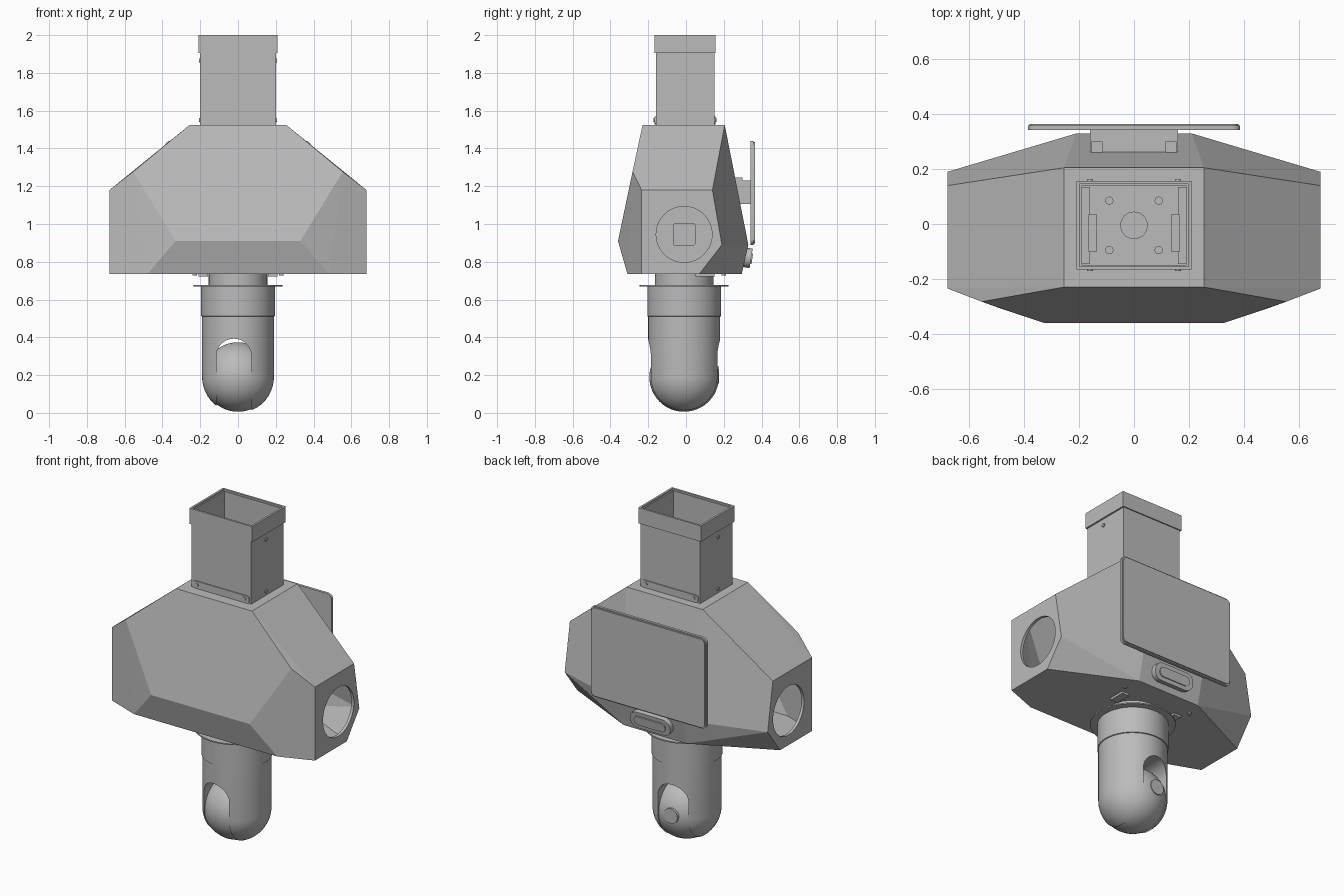
import bpy, bmesh, math
from mathutils import Vector, Matrix

cube = bpy.data.objects.get("Cube")
if cube:
    bpy.data.objects.remove(cube, do_unlink=True)

grey = bpy.data.materials.new("plain grey")
grey.use_nodes = True
grey.diffuse_color = (0.5, 0.5, 0.5, 1)
grey.node_tree.nodes["Principled BSDF"].inputs["Base Color"].default_value = (0.5, 0.5, 0.5, 1)


def finish(name, bm, smooth=False):
    bmesh.ops.recalc_face_normals(bm, faces=bm.faces)
    mesh = bpy.data.meshes.new(name)
    bm.to_mesh(mesh)
    bm.free()
    mesh.materials.append(grey)
    ob = bpy.data.objects.new(name, mesh)
    bpy.context.collection.objects.link(ob)
    if smooth:
        shade(ob)
    return ob


def shade(ob):
    bpy.ops.object.select_all(action="DESELECT")
    ob.select_set(True)
    bpy.context.view_layer.objects.active = ob
    bpy.ops.object.shade_smooth_by_angle(angle=math.radians(30))


def box(name, lo, hi):
    lo, hi = Vector(lo), Vector(hi)
    bm = bmesh.new()
    bmesh.ops.create_cube(bm, size=1)
    for v in bm.verts:
        v.co = (lo + hi) / 2 + v.co * (hi - lo)
    return finish(name, bm)


def cylinder(name, centre, radius, depth, axis="Z", segs=32):
    bm = bmesh.new()
    bmesh.ops.create_cone(bm, cap_ends=True, segments=segs, radius1=radius, radius2=radius, depth=depth)
    turn = {"X": Matrix.Rotation(math.pi / 2, 4, "Y"),
            "Y": Matrix.Rotation(math.pi / 2, 4, "X"), "Z": Matrix()}[axis]
    bm.transform(Matrix.Translation(centre) @ turn)
    return finish(name, bm, True)


def extruded(name, outline, depth, matrix):
    """Extrude an outline along its local z, then place it."""
    bm = bmesh.new()
    face = bm.faces.new([bm.verts.new((x, y, -depth / 2)) for x, y in outline])
    out = bmesh.ops.extrude_face_region(bm, geom=[face])
    bmesh.ops.translate(bm, vec=(0, 0, depth), verts=[g for g in out["geom"] if isinstance(g, bmesh.types.BMVert)])
    bm.transform(matrix)
    return finish(name, bm, True)


def rounded(w, h, r, steps=6):
    """Outline of a rounded rectangle with half sizes w and h."""
    pts = []
    for q, (sx, sy) in enumerate([(1, 1), (-1, 1), (-1, -1), (1, -1)]):
        for i in range(steps + 1):
            a = (q + i / steps) * math.pi / 2
            pts.append((sx * (w - r) + r * math.cos(a), sy * (h - r) + r * math.sin(a)))
    return pts


def upright(x, y, z, tilt=0):
    return Matrix.Translation((x, y, z)) @ Matrix.Rotation(math.pi / 2 + tilt, 4, "X")


def cut(ob, cutter):
    mod = ob.modifiers.new("cut", "BOOLEAN")
    mod.operation = "DIFFERENCE"
    mod.solver = "EXACT"
    mod.object = cutter
    bpy.ops.object.select_all(action="DESELECT")
    bpy.context.view_layer.objects.active = ob
    ob.select_set(True)
    bpy.ops.object.modifier_apply(modifier=mod.name)
    bpy.data.objects.remove(cutter, do_unlink=True)


def hull(name, corners, inset=0):
    """Convex faceted solid from mirrored corners, optionally shrunk."""
    centre = Vector((0, 0, 1.1))
    bm = bmesh.new()
    for x, y, z in corners:
        for s in (-1, 1):
            co = Vector((s * x, y, z))
            bm.verts.new(centre + (co - centre) * (1 - inset))
    bmesh.ops.convex_hull(bm, input=bm.verts)
    bmesh.ops.dissolve_limit(bm, angle_limit=math.radians(2), verts=bm.verts, edges=bm.edges)
    return finish(name, bm)


# Faceted hollow housing with a round port in each end
corners = [(0.255, -0.23, 1.525), (0.255, 0.205, 1.525),
           (0.33, -0.36, 0.91), (0.555, -0.283, 1.277), (0.48, -0.31, 0.735),
           (0.68, -0.235, 1.18), (0.68, -0.235, 0.735), (0.68, 0.14, 1.18),
           (0.68, 0.19, 0.89), (0.68, 0.07, 0.735),
           (0.21, 0.33, 0.89), (0.21, 0.295, 0.735)]
housing = hull("housing", corners)
cut(housing, hull("housing_cavity", corners, 0.025))
cut(housing, cylinder("port_cutter", (0, -0.01, 0.945), 0.148, 1.6, "X", 48))

# Inner core seen through the ports, with a socket on each side
box("inner_core", (-0.2, -0.2, 0.76), (0.2, 0.19, 1.49))
for s in (-1, 1):
    extruded("core_socket", rounded(0.06, 0.06, 0.015), 0.02,
             Matrix.Translation((s * 0.205, -0.01, 0.945)) @ Matrix.Rotation(math.pi / 2, 4, "Y"))


def tube(name, w, y0, y1, z0, z1, wall):
    ob = box(name, (-w, y0, z0), (w, y1, z1))
    cut(ob, box("tube_cutter", (-w + wall, y0 + wall, z0 - 1), (w - wall, y1 - wall, z1 + 1)))


# Square hollow column and its collar
tube("column", 0.2, -0.16, 0.15, 1.52, 1.99, 0.01)
tube("column_collar", 0.21, -0.166, 0.157, 1.905, 2.0, 0.012)

# Column floor fittings
cylinder("floor_hub", (0, -0.005, 1.53), 0.05, 0.014)
for sx in (-1, 1):
    for sy in (-1, 1):
        cylinder("floor_screw", (sx * 0.09, -0.005 + sy * 0.09, 1.53), 0.015, 0.014, segs=16)
    box("inner_rail", (sx * 0.16, -0.145, 1.525), (sx * 0.192, 0.135, 1.54))
    box("inner_bracket", (sx * 0.135, -0.1, 1.525), (sx * 0.165, 0.035, 1.57))

# Fixing tabs and screws at the column base
for y in (-0.162, 0.152):
    extruded("base_tab", rounded(0.19, 0.022, 0.018), 0.008, upright(0, y, 1.548))
    for x in (-0.16, 0.16):
        cylinder("tab_screw", (x, y, 1.55), 0.011, 0.02, "Y", 16)
for s in (-1, 1):
    for z in (1.55, 1.865):
        cylinder("side_screw", (s * 0.2, -0.02, z), 0.011, 0.012, "X", 16)

# Flat screen on the back with its mount
extruded("screen", rounded(0.387, 0.275, 0.03), 0.016, upright(0, 0.35, 1.165))
extruded("screen_face", rounded(0.38, 0.268, 0.026), 0.008, upright(0, 0.361, 1.165))
box("screen_mount", (-0.16, 0.24, 1.105), (0.16, 0.343, 1.23))
for s in (-1, 1):
    box("mount_hook", (s * 0.115, 0.245, 1.23), (s * 0.155, 0.3, 1.245))

# Rounded bar under the screen
extruded("bar_housing", rounded(0.135, 0.052, 0.05), 0.05, upright(0, 0.32, 0.822, -0.16))
extruded("bar_lens", rounded(0.105, 0.028, 0.027), 0.008, upright(0, 0.347, 0.817, -0.16))

# Neck and flange under the housing
cylinder("neck", (0, -0.01, 0.705), 0.155, 0.08, segs=48)
cylinder("neck_flange", (0, -0.01, 0.673), 0.235, 0.007, segs=48)
for s in (-1, 1):
    box("neck_clip", (s * 0.16, 0.05, 0.722), (s * 0.21, 0.15, 0.74))
    cylinder("underside_screw", (s * 0.23, 0.2, 0.733), 0.012, 0.012, segs=16)

# Domed pod, turned from a profile
R = 0.19
profile = [(0, 0.672), (0.195, 0.672), (0.195, 0.512), (R, 0.51)]
for i in range(17):
    a = i / 16 * math.pi / 2
    profile.append((R * math.cos(a), R - R * math.sin(a)))
profile[-1] = (0, 0)
bm = bmesh.new()
pts = [bm.verts.new((r, -0.01, z)) for r, z in profile]
edges = [bm.edges.new(p) for p in zip(pts, pts[1:])]
bmesh.ops.spin(bm, geom=pts + edges, cent=(0, -0.01, 0), axis=(0, 0, 1), angle=math.tau, steps=64)
bmesh.ops.remove_doubles(bm, verts=bm.verts, dist=0.0005)
pod = finish("pod", bm)

# Arched slot through the pod, filled by a swivelling ball
half = 0.093
arch = [(-half, -0.1), (half, -0.1)]
arch += [(half * math.cos(i * math.pi / 16), 0.3 + half * math.sin(i * math.pi / 16)) for i in range(17)]
cut(pod, extruded("slot_cutter", arch, 1, upright(-0.022, 0, 0)))
shade(pod)
bm = bmesh.new()
bmesh.ops.create_uvsphere(bm, u_segments=48, v_segments=24, radius=0.184)
bm.transform(Matrix.Translation((0, -0.01, R)))
finish("swivel_ball", bm, True)
cylinder("ball_lens", (-0.02, 0.168, 0.2), 0.045, 0.016, "Y")
